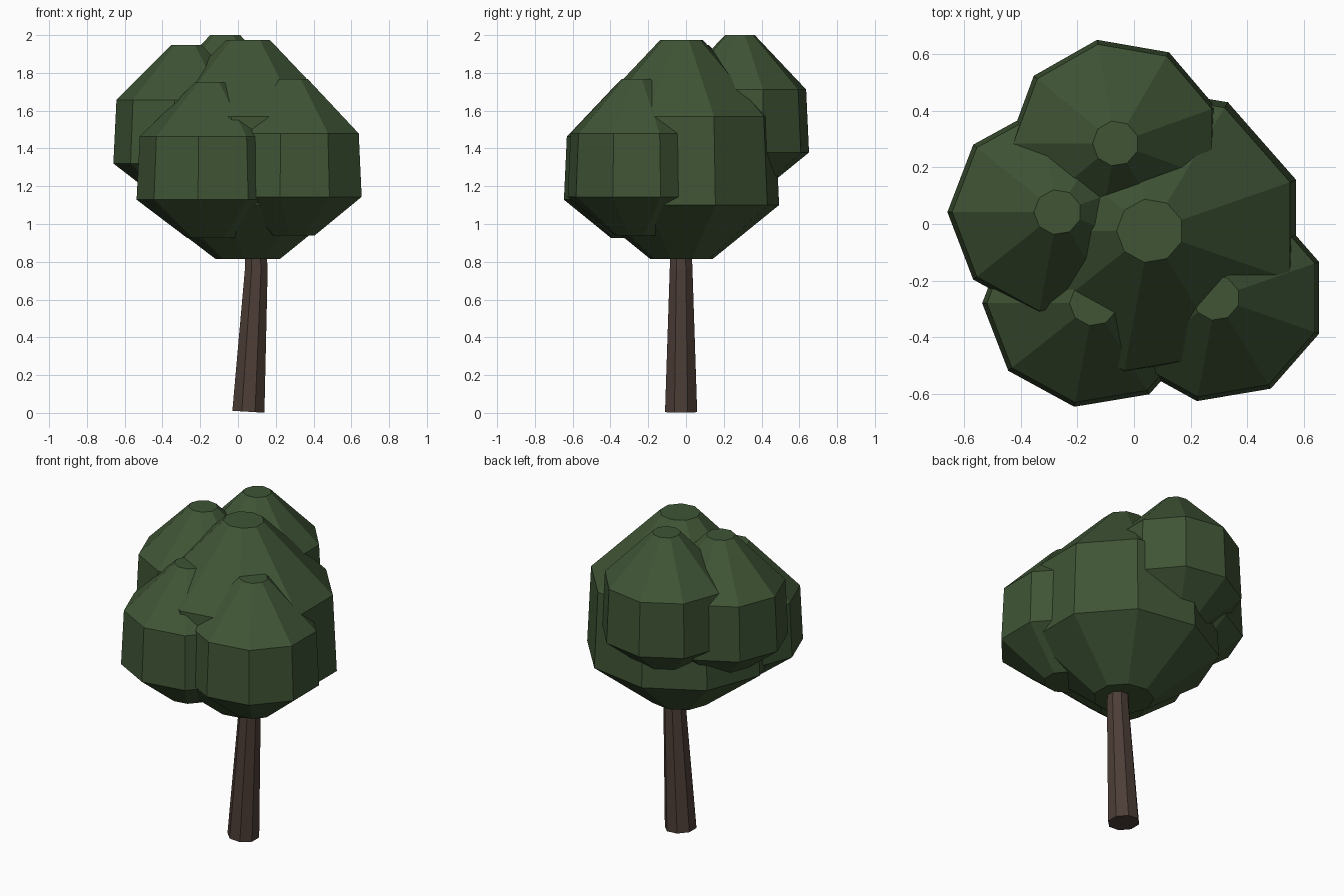
import bpy, bmesh, math
from mathutils import Matrix, Vector

if "Cube" in bpy.data.objects:
    bpy.data.objects.remove(bpy.data.objects["Cube"])


def material(name, color):
    mat = bpy.data.materials.new(name)
    mat.diffuse_color = (*color, 1)
    mat.use_nodes = True
    mat.node_tree.nodes["Principled BSDF"].inputs["Base Color"].default_value = mat.diffuse_color
    return mat


leaf_green = material("leaf_green", (0.050, 0.090, 0.036))
bark_brown = material("bark_brown", (0.074, 0.048, 0.038))


def loft(name, rings, mat):
    """Flat-shaded closed solid through a stack of equal vertex rings."""
    bm = bmesh.new()
    loops = [[bm.verts.new(p) for p in ring] for ring in rings]
    n = len(loops[0])
    for low, high in zip(loops, loops[1:]):
        for i in range(n):
            j = (i + 1) % n
            bm.faces.new((low[i], low[j], high[j], high[i]))
    bm.faces.new(loops[0][::-1])
    bm.faces.new(loops[-1])
    bmesh.ops.recalc_face_normals(bm, faces=bm.faces)
    mesh = bpy.data.meshes.new(name)
    bm.to_mesh(mesh)
    bm.free()
    mesh.materials.append(mat)
    obj = bpy.data.objects.new(name, mesh)
    bpy.context.collection.objects.link(obj)
    return obj


def ring(center, rx, ry, sides, start, tilt=0.0):
    """Elliptical ring of points, tilted about the y axis."""
    rot = Matrix.Rotation(tilt, 3, 'Y')
    c = Vector(center)
    angles = [math.radians(start) + math.tau * i / sides for i in range(sides)]
    return [c + rot @ Vector((rx * math.cos(a), ry * math.sin(a), 0)) for a in angles]


# Leaf clumps: shared nine-sided profile of (height fraction, radius fraction)
PROFILE = [(0, 0.32), (0.246, 1), (0.651, 0.958), (1, 0.216)]


def clump(name, x, y, bottom, top, rx, ry):
    rings = [ring((x, y, bottom + (top - bottom) * h), rx * r, ry * r, 9, 20)
             for h, r in PROFILE]
    loft(name, rings, leaf_green)


clump("main_leaf_clump", 0.057, -0.024, 0.815, 1.975, 0.550, 0.525)
clump("back_leaf_clump", -0.065, 0.285, 1.176, 2.000, 0.378, 0.372)
clump("left_leaf_clump", -0.270, 0.042, 1.116, 1.947, 0.390, 0.371)
clump("front_left_leaf_clump", -0.143, -0.280, 0.926, 1.750, 0.394, 0.372)
clump("front_right_leaf_clump", 0.290, -0.261, 0.940, 1.768, 0.388, 0.371)

# Trunk: leaning, tapered octagon that straightens under the leaves
trunk_path = [((0.055, -0.026, 0.006), 0.092, 0.06),
              ((0.097, -0.026, 0.765), 0.065, 0.0),
              ((0.085, -0.026, 1.100), 0.050, 0.0)]
loft("trunk", [ring(c, r, r, 8, 22.5, t) for c, r, t in trunk_path], bark_brown)
